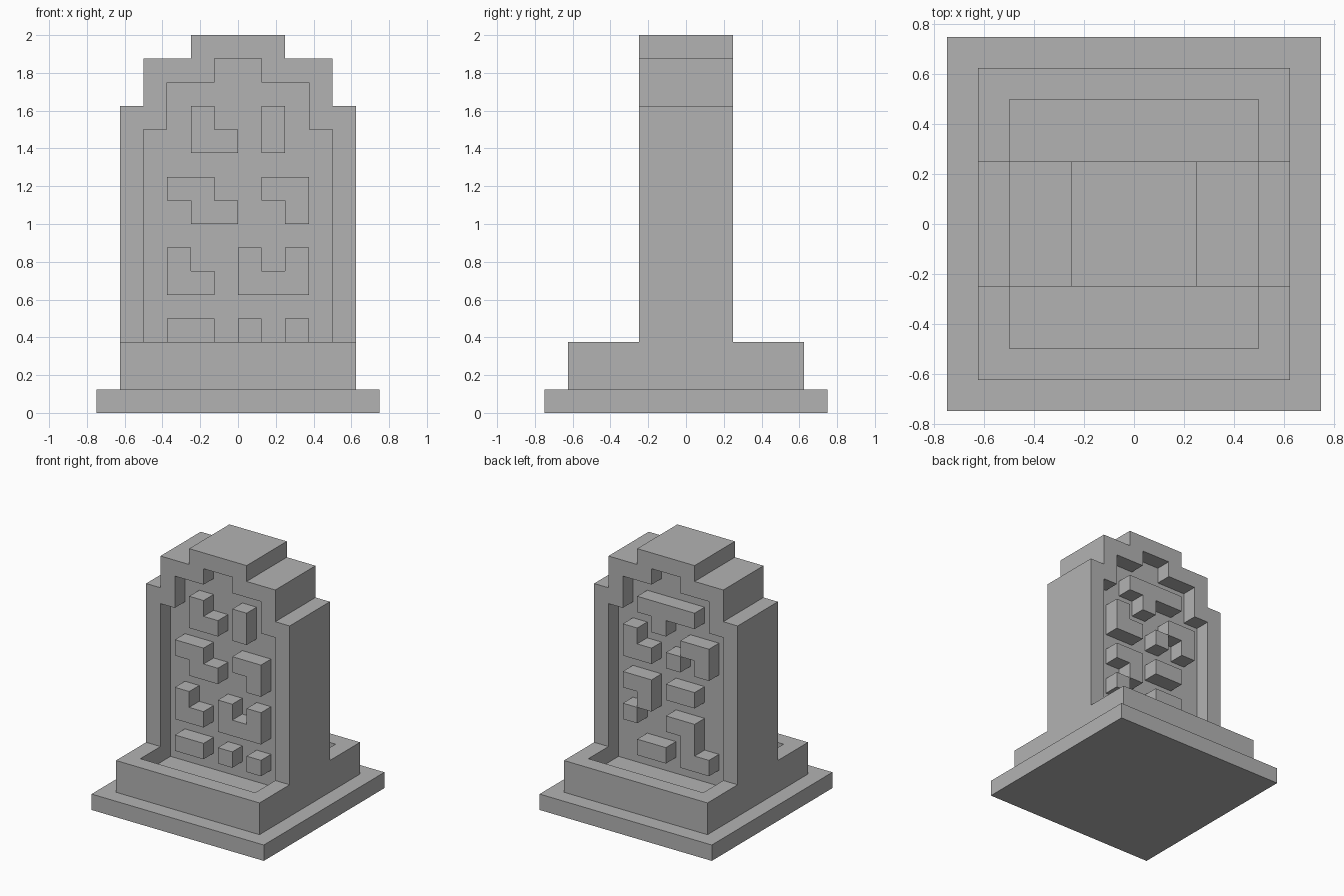
import bpy, bmesh, math
from mathutils import Matrix

cube = bpy.data.objects.get("Cube")
if cube:
    bpy.data.objects.remove(cube, do_unlink=True)

U = 0.125  # one building block

stone = bpy.data.materials.new("grey_stone")
stone.use_nodes = True
grey = (0.45, 0.45, 0.45, 1)
stone.diffuse_color = grey
stone.node_tree.nodes["Principled BSDF"].inputs["Base Color"].default_value = grey


def extrude_shapes(name, polygons, y0, y1, turn=0):
    """Extrude x-z polygons, given in blocks, from y0 to y1, then turn about z."""
    bm = bmesh.new()
    for poly in polygons:
        bm.faces.new([bm.verts.new((x * U, y0 * U, z * U)) for x, z in poly])
    bmesh.ops.remove_doubles(bm, verts=bm.verts[:], dist=0.001)
    out = bmesh.ops.extrude_face_region(bm, geom=bm.faces[:])
    moved = [g for g in out["geom"] if isinstance(g, bmesh.types.BMVert)]
    bmesh.ops.translate(bm, verts=moved, vec=(0, (y1 - y0) * U, 0))
    bmesh.ops.recalc_face_normals(bm, faces=bm.faces[:])
    bmesh.ops.dissolve_limit(bm, angle_limit=0.01, verts=bm.verts[:], edges=bm.edges[:])
    bm.transform(Matrix.Rotation(turn, 4, "Z"))
    mesh = bpy.data.meshes.new(name)
    bm.to_mesh(mesh)
    bm.free()
    mesh.materials.append(stone)
    obj = bpy.data.objects.new(name, mesh)
    bpy.context.collection.objects.link(obj)
    return obj


def stepped(steps, bottom):
    """Symmetric stepped outline from (half width, top) pairs, widest first."""
    right, low = [], bottom
    for half, top in steps:
        right += [(half, low), (half, top)]
        low = top
    return right + [(-x, z) for x, z in reversed(right)]


def combine(obj, other, operation):
    """Apply a boolean and remove the helper object."""
    other.hide_render = True
    mod = obj.modifiers.new(operation.lower(), "BOOLEAN")
    mod.operation, mod.object, mod.solver = operation, other, "EXACT"
    bpy.context.view_layer.objects.active = obj
    bpy.ops.object.modifier_apply(modifier=mod.name)
    bpy.data.objects.remove(other, do_unlink=True)


# Foot slab
extrude_shapes("foot_slab", [stepped([(6, 1)], 0)], -6, 6)

# Plinth and stepped headstone as one solid
body = extrude_shapes("headstone_body", [stepped([(5, 3)], 1)], -5, 5)
slab = extrude_shapes("headstone_slab", [stepped([(5, 13), (4, 15), (2, 16)], 3)], -2, 2)
combine(body, slab, "UNION")

# Stepped recess on both faces, sunk into the plinth as well
for turn in (0, math.pi):
    niche = extrude_shapes("niche_cutter", [stepped([(4, 12), (3, 14), (1, 15)], 2)],
                           -4, -1, turn)
    combine(body, niche, "DIFFERENCE")

# Raised block patterns, drawn row by row from the top
FRONT = """
.#..#.
.##.#.
......
##..##
.##..#
......
#..#.#
##.###
......
##.#.#
""".split()

BACK = """
.####.
..#...
#...##
##.#.#
......
##.##.
.#....
#..##.
....#.
.##.##
""".split()

for name, rows, turn in (("front_relief", FRONT, 0), ("back_relief", BACK, math.pi)):
    cells = []
    for r, row in enumerate(rows):
        for c, mark in enumerate(row):
            if mark == "#":
                x, z = c - 3, 12 - r
                cells.append([(x, z), (x + 1, z), (x + 1, z + 1), (x, z + 1)])
    extrude_shapes(name, cells, -2, -1, turn)
